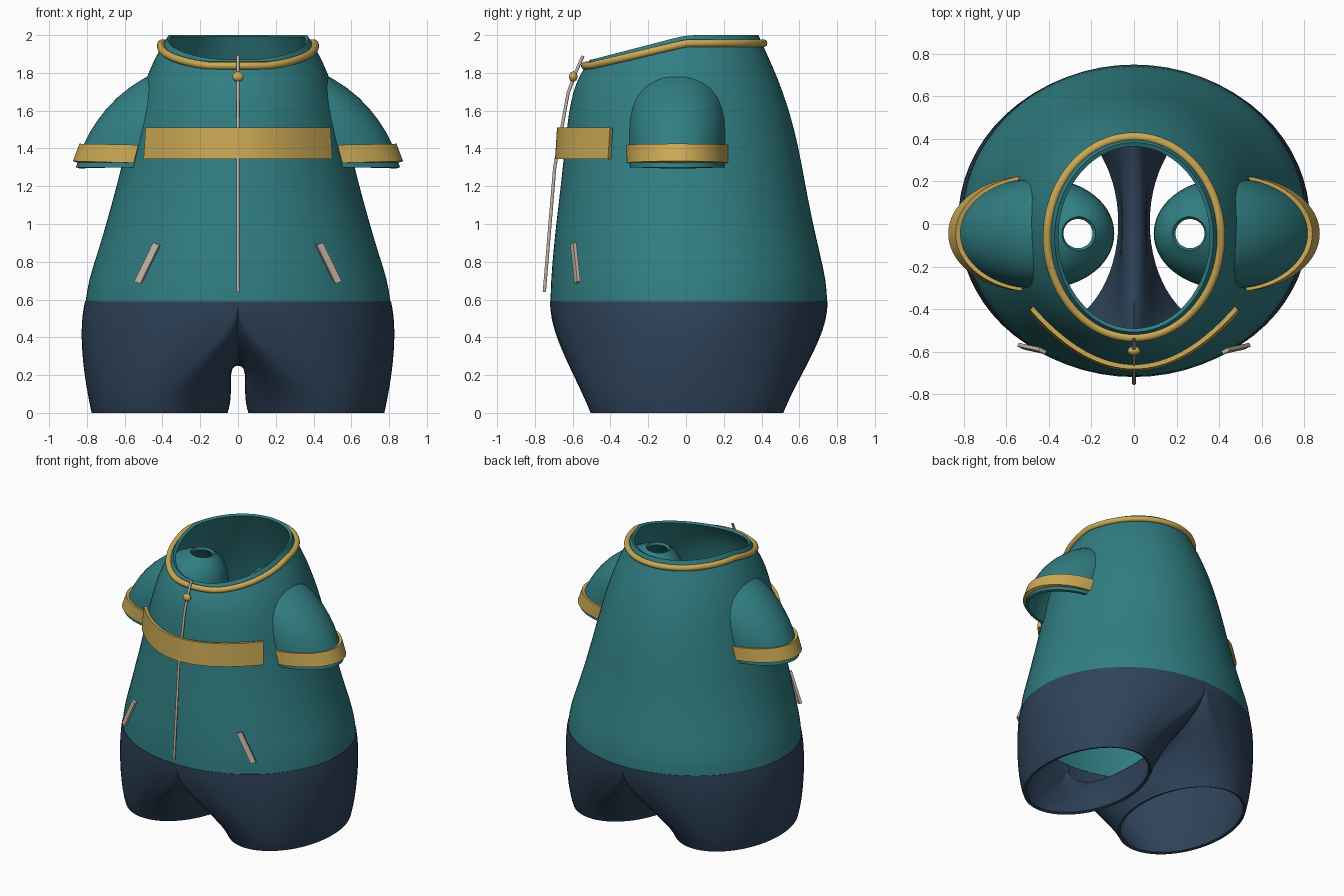
import bpy
from math import sin, cos, pi, radians
from mathutils import Vector

if "Cube" in bpy.data.objects:
    bpy.data.objects.remove(bpy.data.objects["Cube"])


def material(name, rgb):
    m = bpy.data.materials.new(name)
    m.use_nodes = True
    m.diffuse_color = (*rgb, 1)
    shader = next(n for n in m.node_tree.nodes if n.type == 'BSDF_PRINCIPLED')
    shader.inputs["Base Color"].default_value = (*rgb, 1)
    return m


TEAL = material("teal cloth", (0.03, 0.21, 0.225))
NAVY = material("navy cloth", (0.027, 0.055, 0.1))
GOLD = material("gold trim", (0.6, 0.4, 0.09))
METAL = material("pale zip", (0.55, 0.45, 0.37))


def finish(obj, mat, sharp=40):
    """Apply modifiers, colour the part and smooth it."""
    obj.data.materials.clear()
    obj.data.materials.append(mat)
    bpy.ops.object.select_all(action='DESELECT')
    obj.select_set(True)
    bpy.context.view_layer.objects.active = obj
    bpy.ops.object.convert(target='MESH')
    bpy.ops.object.shade_smooth_by_angle(angle=radians(sharp))
    return obj


def loft(name, rings, mat, closed=True, mirror=False, subsurf=0, thick=0.02, offset=-1):
    """Skin a stack of rings, listed from bottom to top."""
    n = len(rings[0])
    verts = [p for ring in rings for p in ring]
    faces = []
    for r in range(len(rings) - 1):
        for i in range(n if closed else n - 1):
            j = (i + 1) % n
            faces.append((r * n + i, r * n + j, (r + 1) * n + j, (r + 1) * n + i))
    mesh = bpy.data.meshes.new(name)
    mesh.from_pydata(verts, [], faces)
    obj = bpy.data.objects.new(name, mesh)
    bpy.context.collection.objects.link(obj)
    if mirror:
        obj.modifiers.new("mirror", 'MIRROR').merge_threshold = 0.001
    if subsurf:
        obj.modifiers.new("smooth", 'SUBSURF').levels = subsurf
    if thick:
        s = obj.modifiers.new("cloth", 'SOLIDIFY')
        s.thickness, s.offset = thick, offset
    return finish(obj, mat)


def tube(name, points, radius, mat, cyclic=False):
    c = bpy.data.curves.new(name, 'CURVE')
    c.dimensions = '3D'
    c.bevel_depth, c.bevel_resolution = radius, 3
    s = c.splines.new('POLY')
    s.points.add(len(points) - 1)
    for p, co in zip(s.points, points):
        p.co = (*co, 1)
    s.use_cyclic_u = cyclic
    obj = bpy.data.objects.new(name, c)
    bpy.context.collection.objects.link(obj)
    return finish(obj, mat, 60)


def angles(n, start=0, span=2 * pi):
    return [start + span * i / n for i in range(n)]


def torso_ring(z, rx, front, back, n=40):
    """Oval ring whose front dips towards the neckline."""
    ring = []
    for a in angles(n):
        y = (back + front) / 2 + (back - front) / 2 * sin(a)
        drop = 0.13 * max(0, (z - 1.5) / 0.5) * min(1, max(0, -y / 0.5))
        ring.append((rx * cos(a), y, z - drop))
    return ring


# Top: one tapered shell, open at the neck and the hem
profile = [(0.59, 0.81, -0.72, 0.75), (0.7, 0.795, -0.718, 0.745),
           (0.85, 0.745, -0.705, 0.71), (1.0, 0.7, -0.69, 0.675),
           (1.2, 0.645, -0.665, 0.635), (1.4, 0.595, -0.645, 0.6),
           (1.6, 0.545, -0.625, 0.55), (1.78, 0.49, -0.6, 0.485),
           (1.9, 0.435, -0.56, 0.43), (2.0, 0.375, -0.51, 0.385)]
loft("torso_shell", [torso_ring(*p) for p in profile], TEAL, subsurf=1)

# Neck trim
tube("collar_trim", torso_ring(1.957, 0.408, -0.535, 0.41, 80), 0.021, GOLD, True)


# Trousers: each half blends from half the waist plus the crotch saddle to a leg opening
def trouser_ring(t, n=64):
    ring = []
    for a in angles(n, -pi / 2):
        c, s = cos(a), sin(a)
        out, inn = max(0, c), max(0, -c)
        top = Vector((0.81 * out, 0.015 + 0.735 * s, 0.59 - 0.34 * inn))
        leg = Vector((0.415 + 0.36 * c, 0.005 + 0.51 * s, 0))
        leave = Vector((0.12 * out + 0.2 * inn, 0, -0.5 * (1 - inn)))
        arrive = Vector((-0.12 * c, -0.22 * s, -0.55 + 0.2 * inn))
        p = (top * (2 * t**3 - 3 * t**2 + 1) + leave * (t**3 - 2 * t**2 + t)
             + leg * (3 * t**2 - 2 * t**3) + arrive * (t**3 - t**2))
        ring.append(p)
    return ring


loft("trousers", [trouser_ring(1 - i / 16) for i in range(17)], NAVY, mirror=True)

# Sleeves: leaning domes that run through the torso wall, open at both ends
sleeve_rows = [(0.86, 1.30, 0.11, 1.30, 0.258), (0.82, 1.43, 0.10, 1.43, 0.262),
               (0.75, 1.55, 0.09, 1.56, 0.262), (0.65, 1.67, 0.09, 1.68, 0.24),
               (0.50, 1.78, 0.12, 1.77, 0.18), (0.34, 1.84, 0.18, 1.83, 0.08)]


def sleeve_ring(row, grow, turns, side):
    xo, zo, xi, zi, ry = row
    ring = []
    for a in turns:
        k = (1 + cos(a)) / 2
        x = (xo + xi) / 2 + ((xo - xi) / 2 + grow) * cos(a)
        ring.append((side * x, -0.045 + side * (ry + grow) * sin(a), zi + (zo - zi) * k))
    return ring


for side, label in ((1, "left"), (-1, "right")):
    rings = [sleeve_ring(r, 0, angles(32), side) for r in sleeve_rows]
    loft(label + "_sleeve", rings, TEAL, subsurf=1)

    # Gold cuff around the outer part of the sleeve
    arc = [radians(d) for d in range(-80, 81, 5)]
    low, high = (0.86, 1.333, 0.11, 1.31, 0.258), (0.825, 1.425, 0.10, 1.41, 0.26)
    loft(label + "_cuff", [sleeve_ring(r, 0.014, arc, side) for r in (low, high)],
         GOLD, closed=False, thick=0.025)

    # Slanted pocket zip
    across = Vector((0.016 * side, 0.008, 0.006))
    ends = [Vector((0.53 * side, -0.575, 0.69)), Vector((0.43 * side, -0.597, 0.895))]
    rows = [[e - across * side, e + across * side] for e in ends]
    loft(label + "_pocket_zip", rows, METAL, closed=False, thick=0.018, offset=0)

# Chest band wrapped over the front
xs = [0.49 * (i / 16 - 1) for i in range(33)]
loft("chest_band",
     [[(x * w, -y0 + 0.28 * (x / 0.49)**2, z) for x in xs]
      for z, w, y0 in ((1.345, 1.02, 0.693), (1.51, 1, 0.683))],
     GOLD, closed=False, thick=0.022)

# Front zip and its round pull
tube("front_zip", [(0, -0.545, 1.89), (0, -0.585, 1.8), (0, -0.625, 1.69),
                   (0, -0.695, 1.3), (0, -0.75, 0.64)], 0.009, METAL)
bpy.ops.mesh.primitive_uv_sphere_add(segments=20, ring_count=12, radius=0.03,
                                     location=(0, -0.597, 1.78))
pull = bpy.context.object
pull.name = "zip_pull"
pull.scale = (1, 0.75, 0.9)
finish(pull, GOLD)
